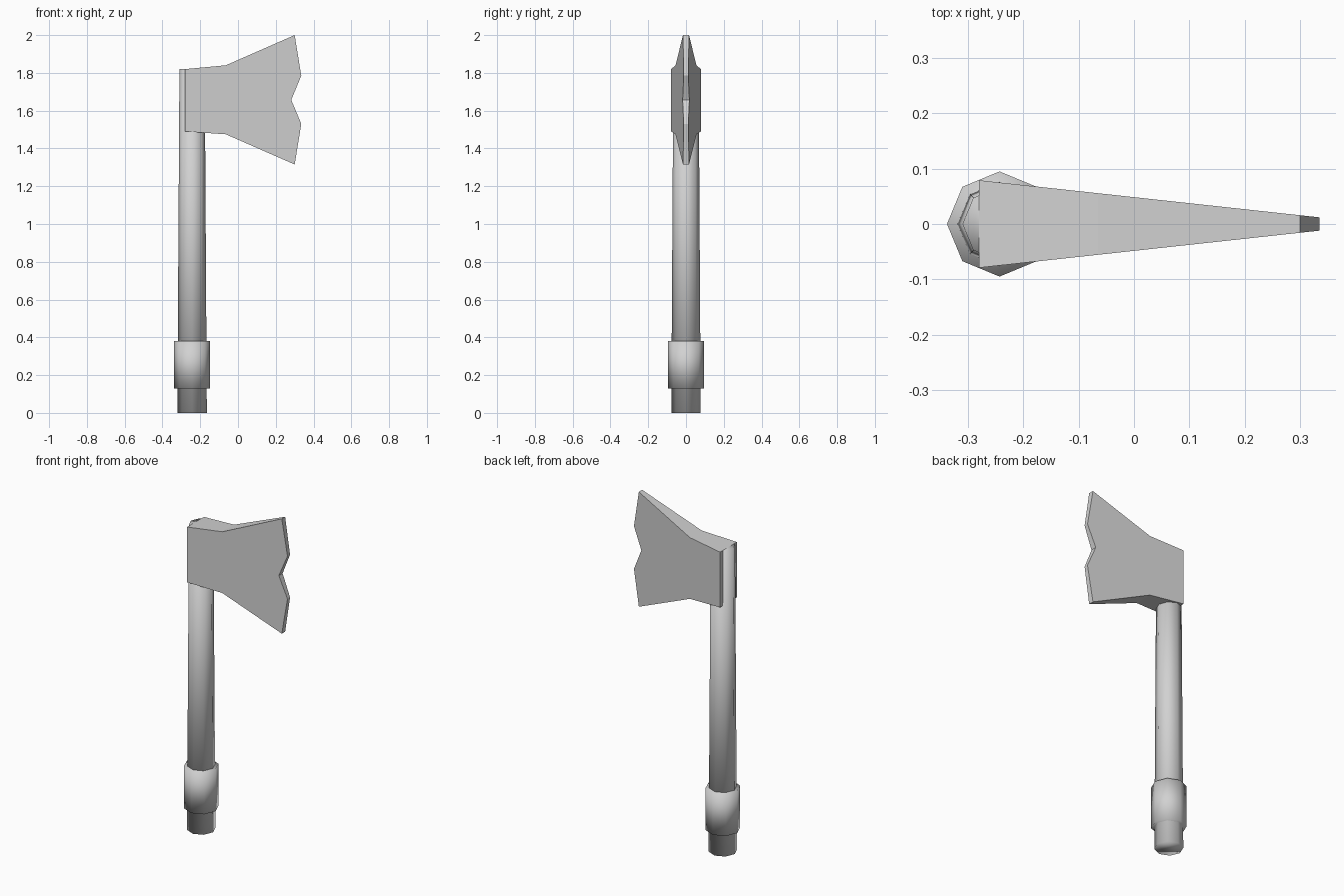
import bpy, bmesh, math

if "Cube" in bpy.data.objects:
    bpy.data.objects.remove(bpy.data.objects["Cube"])

AXIS_X = -0.243

grey = bpy.data.materials.new("light_grey")
grey.diffuse_color = (0.64, 0.64, 0.64, 1)
grey.use_nodes = True
grey.node_tree.nodes["Principled BSDF"].inputs["Base Color"].default_value = grey.diffuse_color


def finish(name, bm, smooth):
    bmesh.ops.recalc_face_normals(bm, faces=bm.faces)
    for f in bm.faces:
        f.smooth = smooth
    mesh = bpy.data.meshes.new(name)
    bm.to_mesh(mesh)
    bm.free()
    mesh.materials.append(grey)
    obj = bpy.data.objects.new(name, mesh)
    bpy.context.collection.objects.link(obj)
    return obj


def octagon_post(name, r_low, r_high, z_low, z_high):
    """Eight-sided, fully smooth-shaded post with corners on the axes."""
    bm = bmesh.new()
    rings = []
    for r, z in ((r_low, z_low), (r_high, z_high)):
        rings.append([bm.verts.new((AXIS_X + r * math.cos(i * math.pi / 4),
                                    r * math.sin(i * math.pi / 4), z))
                      for i in range(8)])
    low, high = rings
    for i in range(8):
        j = (i + 1) % 8
        bm.faces.new((low[i], low[j], high[j], high[i]))
    bm.faces.new(low[::-1])
    bm.faces.new(high)
    return finish(name, bm, True)


# Tapered handle and the grip collar around its lower end
octagon_post("handle", 0.078, 0.067, 0.0, 1.82)
octagon_post("grip_collar", 0.095, 0.095, 0.13, 0.38)

# Axe head: side profile, wedge thickness shrinking toward the notched edge
profile = [(-0.28, 1.49), (-0.065, 1.475), (0.30, 1.315), (0.335, 1.53),
           (0.282, 1.657), (0.335, 1.785), (0.30, 2.0), (-0.065, 1.84),
           (-0.28, 1.82)]


def half_thickness(x):
    return 0.079 - 0.067 * (x + 0.28) / 0.615


bm = bmesh.new()
front = [bm.verts.new((x, -half_thickness(x), z)) for x, z in profile]
back = [bm.verts.new((x, half_thickness(x), z)) for x, z in profile]
bm.faces.new(front)
bm.faces.new(back[::-1])
for i in range(len(profile)):
    j = (i + 1) % len(profile)
    bm.faces.new((front[i], back[i], back[j], front[j]))
finish("axe_head", bm, False)
